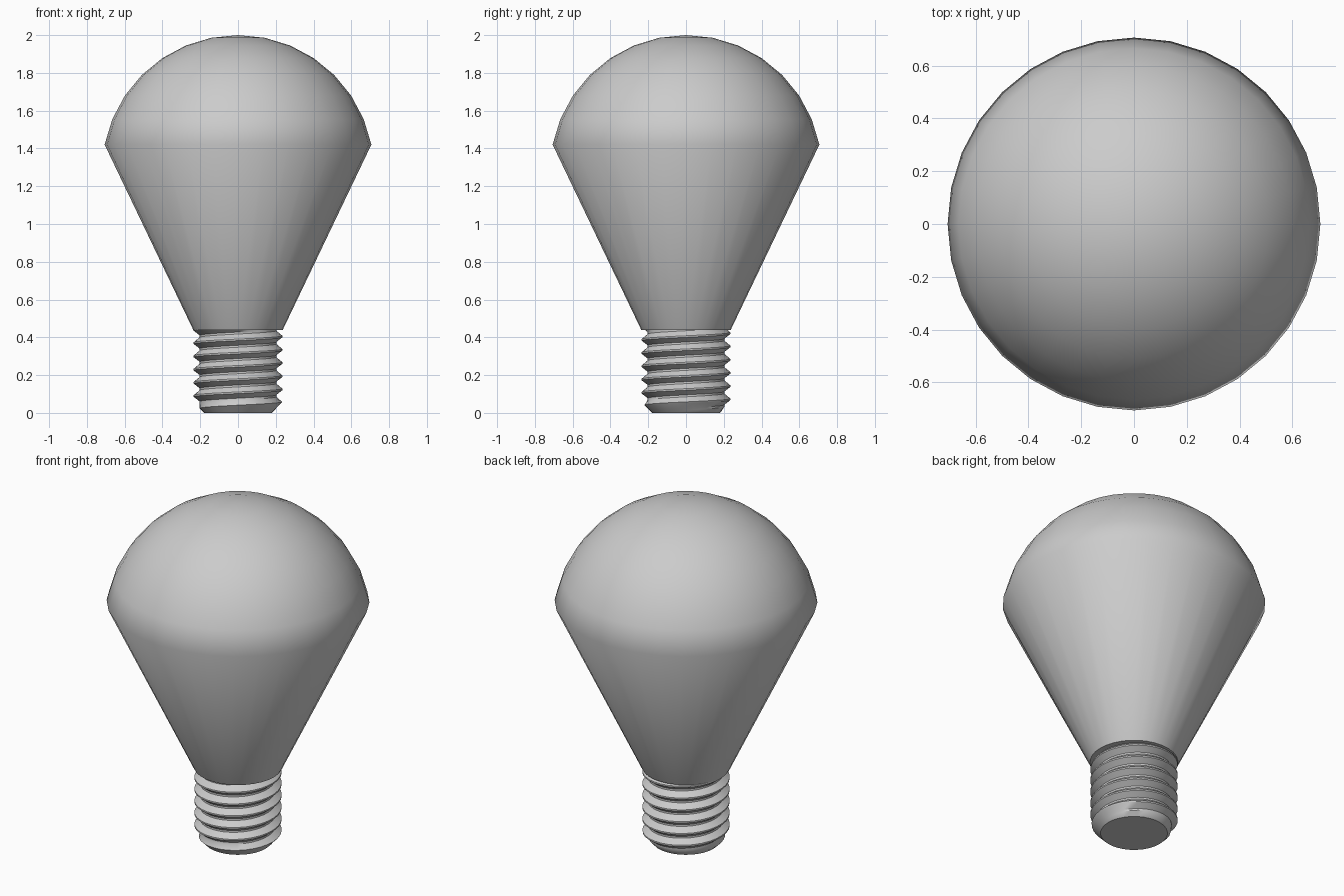
import bpy, bmesh
from math import sin, cos, pi, radians

if "Cube" in bpy.data.objects:
    bpy.data.objects.remove(bpy.data.objects["Cube"])

N = 32  # sides around the axis


def finish(bm, name, angle):
    bmesh.ops.remove_doubles(bm, verts=bm.verts, dist=1e-5)
    bmesh.ops.recalc_face_normals(bm, faces=bm.faces)
    mesh = bpy.data.meshes.new(name)
    bm.to_mesh(mesh)
    bm.free()
    obj = bpy.data.objects.new(name, mesh)
    bpy.context.collection.objects.link(obj)
    bpy.ops.object.select_all(action='DESELECT')
    obj.select_set(True)
    bpy.context.view_layer.objects.active = obj
    bpy.ops.object.shade_smooth_by_angle(angle=radians(angle))
    return obj


def ring_point(r, z, i):
    a = 2 * pi * (i % N) / N
    return (r * cos(a), r * sin(a), z)


def skin(bm, rows):
    for low, high in zip(rows, rows[1:]):
        for i in range(len(low) - 1):
            bm.faces.new((low[i], low[i + 1], high[i + 1], high[i]))


def cap(bm, r, z):
    bm.faces.new([bm.verts.new(ring_point(r, z, i)) for i in range(N)])


# Glass bulb: straight cone below, sphere cap above
R, CZ = 0.72, 1.28
profile = [(0.237, 0.44)]
for k in range(7, -1, -1):
    a = k * pi / 16
    profile.append((R * sin(a), CZ + R * cos(a)))
bm = bmesh.new()
skin(bm, [[bm.verts.new(ring_point(r, z, i)) for i in range(N + 1)]
          for r, z in profile])
cap(bm, *profile[0])
finish(bm, "glass_bulb", 50)

# Screw base: a helical thread, trimmed flat at both ends
PITCH, CREST, ROOT = 0.07, 0.235, 0.203
BOTTOM, TOP, END_R = 0.0, 0.455, 0.18
thread = [(0.0, CREST), (0.12, CREST), (0.5, ROOT), (0.65, ROOT)]


def thread_point(r, z, i):
    if z <= BOTTOM:
        return ring_point(END_R, BOTTOM, i)
    if z >= TOP:
        return ring_point(ROOT, TOP, i)
    # rounded chamfer at the lower end
    limit = min(END_R + z, 0.19 + 0.75 * z)
    return ring_point(min(r, limit), z, i)


bm = bmesh.new()
rows = []
for turn in range(9):
    for frac, r in thread:
        z0 = 0.05 + PITCH * (turn - 2 + frac)
        rows.append([bm.verts.new(thread_point(r, z0 + PITCH * i / N, i))
                     for i in range(N + 1)])
skin(bm, rows)
cap(bm, END_R, BOTTOM)
cap(bm, ROOT, TOP)
finish(bm, "screw_base", 40)
